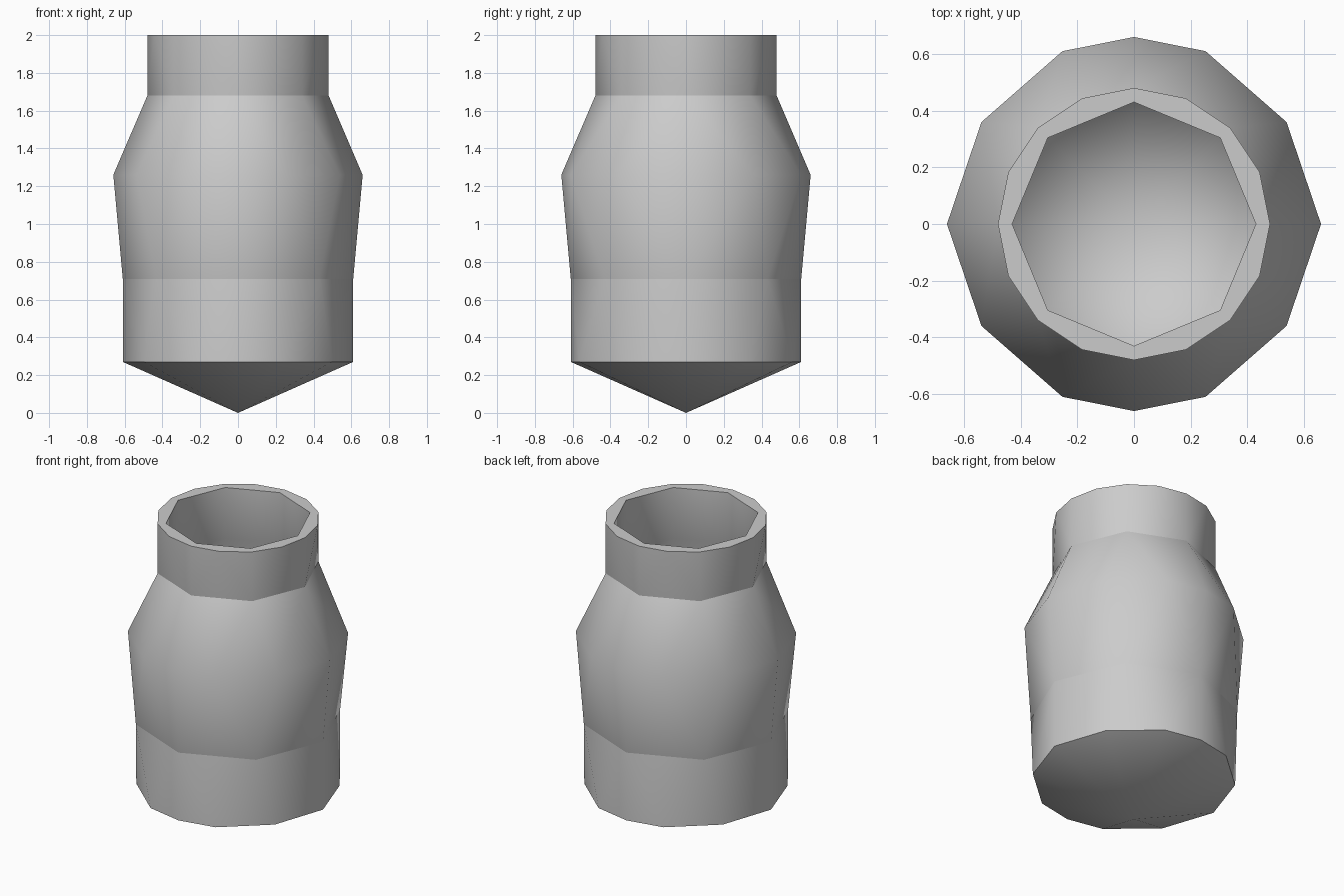
import bpy
import bmesh
from math import radians, cos, sin

cube = bpy.data.objects.get("Cube")
if cube:
    bpy.data.objects.remove(cube, do_unlink=True)

grey = bpy.data.materials.new("light_grey")
grey.use_nodes = True
colour = (0.6, 0.6, 0.6, 1.0)
grey.diffuse_color = colour
grey.node_tree.nodes["Principled BSDF"].inputs["Base Color"].default_value = colour

# Ring outlines as (angle in degrees, radius factor)
OCTAGON = [(a * 45, 1) for a in range(8)]
SIXTEEN = [(a * 22.5, 1) for a in range(16)]
# Twelve corners, with the four wide ones slightly pulled in
TWELVE = []
for half in (0, 180):
    TWELVE += [(half + a, f) for a, f in
               ((0, 1), (33.75, 0.981), (67.5, 1), (90, 1), (112.5, 1), (146.25, 0.981))]


def bridge(bm, top, bottom):
    """Join two rings of (angle, vertex), advancing along whichever edge comes first."""
    a = top + [(360, top[0][1])]
    b = bottom + [(360, bottom[0][1])]
    i = j = 0
    while i < len(a) - 1 or j < len(b) - 1:
        mid_a = a[i][0] + a[i + 1][0] if i < len(a) - 1 else 9999
        mid_b = b[j][0] + b[j + 1][0] if j < len(b) - 1 else 9999
        corners = [a[i][1], b[j][1]]
        if mid_b <= mid_a:
            j += 1
            corners.append(b[j][1])
        if mid_a <= mid_b:
            i += 1
            corners.append(a[i][1])
        bm.faces.new(corners)


def loft(name, levels, apex=None, flip=False):
    """Skin rings of (outline, radius, height) from top to bottom."""
    bm = bmesh.new()
    rings = []
    for outline, r, z in levels:
        rings.append([(a, bm.verts.new((r * f * cos(radians(a)), r * f * sin(radians(a)), z)))
                      for a, f in outline])
    for top, bottom in zip(rings, rings[1:]):
        bridge(bm, top, bottom)
    if apex is not None:
        point = bm.verts.new((0, 0, apex))
        last = [v for _, v in rings[-1]]
        for k, v in enumerate(last):
            bm.faces.new((v, point, last[(k + 1) % len(last)]))
    if flip:
        bmesh.ops.reverse_faces(bm, faces=bm.faces[:])
    for face in bm.faces:
        face.smooth = True
    mesh = bpy.data.meshes.new(name)
    bm.to_mesh(mesh)
    bm.free()
    mesh.materials.append(grey)
    obj = bpy.data.objects.new(name, mesh)
    bpy.context.collection.objects.link(obj)
    return obj


# Outer shell, one part per shading break
loft("rim", [(OCTAGON, 0.43, 2.0), (SIXTEEN, 0.48, 2.0)])
loft("neck", [(SIXTEEN, 0.48, 2.0), (OCTAGON, 0.48, 1.68)])
loft("body", [(OCTAGON, 0.48, 1.68), (TWELVE, 0.66, 1.26), (OCTAGON, 0.61, 0.71)])
loft("base", [(OCTAGON, 0.61, 0.71), (TWELVE, 0.61, 0.27)])
loft("pointed_bottom", [(TWELVE, 0.61, 0.27)], apex=0.0)

# Hollow inside, following the shell
loft("cavity", [(OCTAGON, 0.43, 2.0), (OCTAGON, 0.43, 1.67), (OCTAGON, 0.6, 1.26),
                (OCTAGON, 0.56, 0.71), (OCTAGON, 0.56, 0.31)], apex=0.06, flip=True)
